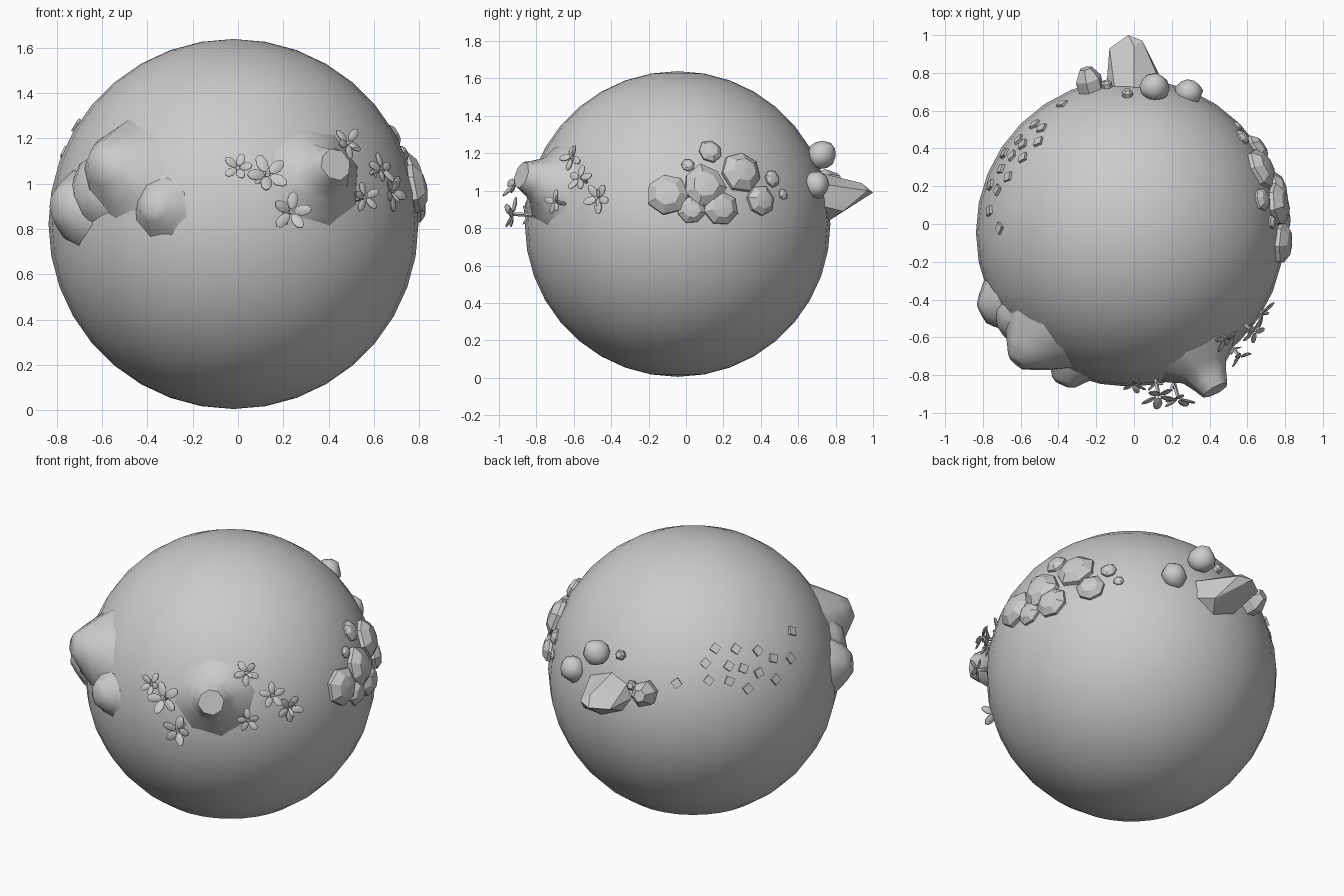
import bpy, bmesh, math, random
from mathutils import Vector, Matrix

if "Cube" in bpy.data.objects:
    bpy.data.objects.remove(bpy.data.objects["Cube"])

random.seed(4)
C = Vector((-0.02, -0.045, 0.822))   # globe centre
R = 0.817


def finish(bm, name, angle=None):
    me = bpy.data.meshes.new(name)
    bmesh.ops.recalc_face_normals(bm, faces=bm.faces)
    bm.to_mesh(me)
    bm.free()
    ob = bpy.data.objects.new(name, me)
    bpy.context.collection.objects.link(ob)
    if angle:
        bpy.ops.object.select_all(action='DESELECT')
        ob.select_set(True)
        bpy.context.view_layer.objects.active = ob
        bpy.ops.object.shade_smooth_by_angle(angle=math.radians(angle))
    return ob


def frame(p, spin=0.0):
    """Matrix at p with local z pointing away from the globe centre."""
    p = Vector(p)
    q = (p - C).to_track_quat('Z', 'Y')
    return Matrix.Translation(p) @ q.to_matrix().to_4x4() @ Matrix.Rotation(spin, 4, 'Z')


def on_globe(r, u, azimuth, elevation):
    """Globe point seen at (right r, up u) by a viewer in the given direction."""
    a, e = math.radians(azimuth), math.radians(elevation)
    cam = Vector((math.cos(a) * math.cos(e), math.sin(a) * math.cos(e), math.sin(e)))
    right = Vector((-math.sin(a), math.cos(a), 0))
    up = cam.cross(right)
    d = math.sqrt(max(0, R * R - r * r - u * u))
    return C + right * r + up * u + cam * d


def loft(bm, p, profile, sides, spin=0.0, jitter=0.0):
    """Radial solid: profile of (distance from globe centre, radius)."""
    p = Vector(p)
    d = (p - C).normalized()
    wob = [1 + random.uniform(-jitter, jitter) for _ in range(sides)]
    rings = []
    for h, rad in profile:
        m = frame(C + d * h, spin)
        rings.append([bm.verts.new(m @ Vector((rad * w * math.cos(2 * math.pi * i / sides),
                                               rad * w * math.sin(2 * math.pi * i / sides), 0)))
                      for i, w in enumerate(wob)])
    for a, b in zip(rings, rings[1:]):
        for i in range(sides):
            j = (i + 1) % sides
            bm.faces.new((a[i], a[j], b[j], b[i]))
    bm.faces.new(rings[0])
    bm.faces.new(rings[-1])


# Globe
bm = bmesh.new()
bmesh.ops.create_uvsphere(bm, u_segments=32, v_segments=18, radius=R,
                          matrix=Matrix.Translation(C))
finish(bm, "globe", 40)

# Three merged hills, front left
bm = bmesh.new()
loft(bm, (-0.78, -0.46, 0.91), [(.74, .20), (.81, .16), (.87, .10), (.90, .06)], 8, 0.3, .1)
loft(bm, (-0.60, -0.70, 1.10), [(.74, .27), (.82, .20), (.90, .12), (.955, .06)], 8, 0.1, .1)
loft(bm, (-0.37, -0.82, 0.90), [(.76, .17), (.82, .11), (.87, .07), (.885, .04)], 8, 0.5, .1)
# saddle between the two larger hills
loft(bm, (-0.68, -0.58, 1.00), [(.74, .20), (.83, .14), (.87, .07)], 8)
finish(bm, "hills", 60)

# Single flared volcano, front right
bm = bmesh.new()
loft(bm, (0.43, -0.88, 1.085), [(.74, .25), (.81, .20), (.86, .13), (.93, .095), (.985, .072)], 8, .2, .05)
finish(bm, "volcano", 50)

# Flowers around the volcano
bm = bmesh.new()
flowers = [((0.0, -0.845, 1.07), .065), ((.13, -.91, 1.04), .09), ((.235, -.925, .875), .085),
           ((.485, -.61, 1.18), .07), ((.635, -.57, 1.065), .072), ((.68, -.47, .96), .078),
           ((.56, -.70, .94), .065)]
for n, (p, s) in enumerate(flowers):
    base = frame(p, n * 0.7)
    for k in range(5):
        tilt = math.radians(random.choice((-5, 15, 30)))
        m = (base @ Matrix.Rotation(2 * math.pi * k / 5, 4, 'Z')
             @ Matrix.Rotation(-tilt, 4, 'Y') @ Matrix.Translation((s * .62, 0, 0))
             @ Matrix.Diagonal((s * .5, s * .3, s * .1, 1)))
        bmesh.ops.create_uvsphere(bm, u_segments=8, v_segments=5, radius=1, matrix=m)
    dist = (Vector(p) - C).length
    loft(bm, p, [(R - .03, .012), (dist, .01)], 5)
    # leaves at the stem foot
    for k in range(2):
        m = (frame(C + (Vector(p) - C).normalized() * (R + .012), n + k * 2.6)
             @ Matrix.Rotation(-.5, 4, 'Y') @ Matrix.Translation((s * .35, 0, 0))
             @ Matrix.Diagonal((s * .4, s * .15, s * .06, 1)))
        bmesh.ops.create_uvsphere(bm, u_segments=6, v_segments=4, radius=1, matrix=m)
finish(bm, "flowers", 40)

# Faceted domes on the right side (y, z, radius)
bm = bmesh.new()
domes = [(-.095, .98, .11), (.095, 1.025, .115), (.03, .895, .075), (.187, .905, .095),
         (.295, 1.10, .115), (.13, 1.21, .063), (.01, 1.135, .035), (.40, .945, .082),
         (.46, 1.065, .046), (.52, .98, .03)]
for n, (y, z, r) in enumerate(domes):
    p = on_globe(y - C.y, z - C.z, 0, 0)
    loft(bm, p, [(R - .05, r), (R + .1 * r, r), (R + .42 * r, r * .6), (R + .5 * r, r * .08)],
         7, n * .8, .08)
finish(bm, "domes", 25)

# Large rock spur at the back
bm = bmesh.new()
for v in [(-.03, 1, .99), (-.13, .93, .98), (.045, .97, 1.0), (0, .94, 1.04),
          (-.15, .68, .98), (-.08, .70, .87), (.05, .75, .83), (.17, .72, .92),
          (.16, .70, 1.04), (0, .70, 1.10), (-.1, .70, 1.06), (.11, .84, .89)]:
    bm.verts.new(v)
bmesh.ops.convex_hull(bm, input=bm.verts)
finish(bm, "rock_spur", 25)

# Boulders and crystal at the back
bm = bmesh.new()
for p, s in [((.11, .725, 1.19), .078), ((.29, .695, 1.03), .074)]:
    made = bmesh.ops.create_icosphere(bm, subdivisions=2, radius=s, matrix=frame(p, s * 30))
    for v in made["verts"]:
        v.co = Vector(p) + (v.co - Vector(p)) * random.uniform(.9, 1.08)
finish(bm, "boulders", 50)
bm = bmesh.new()
loft(bm, (-.25, .80, 1.05), [(.77, .07), (.87, .076), (.93, .036)], 6, .3, .05)
loft(bm, (-.035, .69, 1.2), [(.79, .026), (.835, .03), (.85, .018)], 6)
loft(bm, (-.145, .74, 1.06), [(.79, .026), (.835, .03), (.85, .018)], 6)
finish(bm, "crystals")

# Small square tiles on the left side (pixel offsets from the globe centre)
bm = bmesh.new()
tiles = [(-5, -11), (23, 10), (32, 25), (52, 25), (73, 24), (88, 17), (104, 17), (104, 44),
         (46, 8), (60, 6), (75, 2), (27, -7), (47, -7), (65, -14), (91, -4)]
for r, u in tiles:
    m = frame(on_globe(r / 177, u / 177, 120, 24), random.uniform(0.2, 1.2))
    bmesh.ops.create_cube(bm, size=1, matrix=m @ Matrix.Diagonal((.046, .046, .02, 1)))
finish(bm, "tiles")
